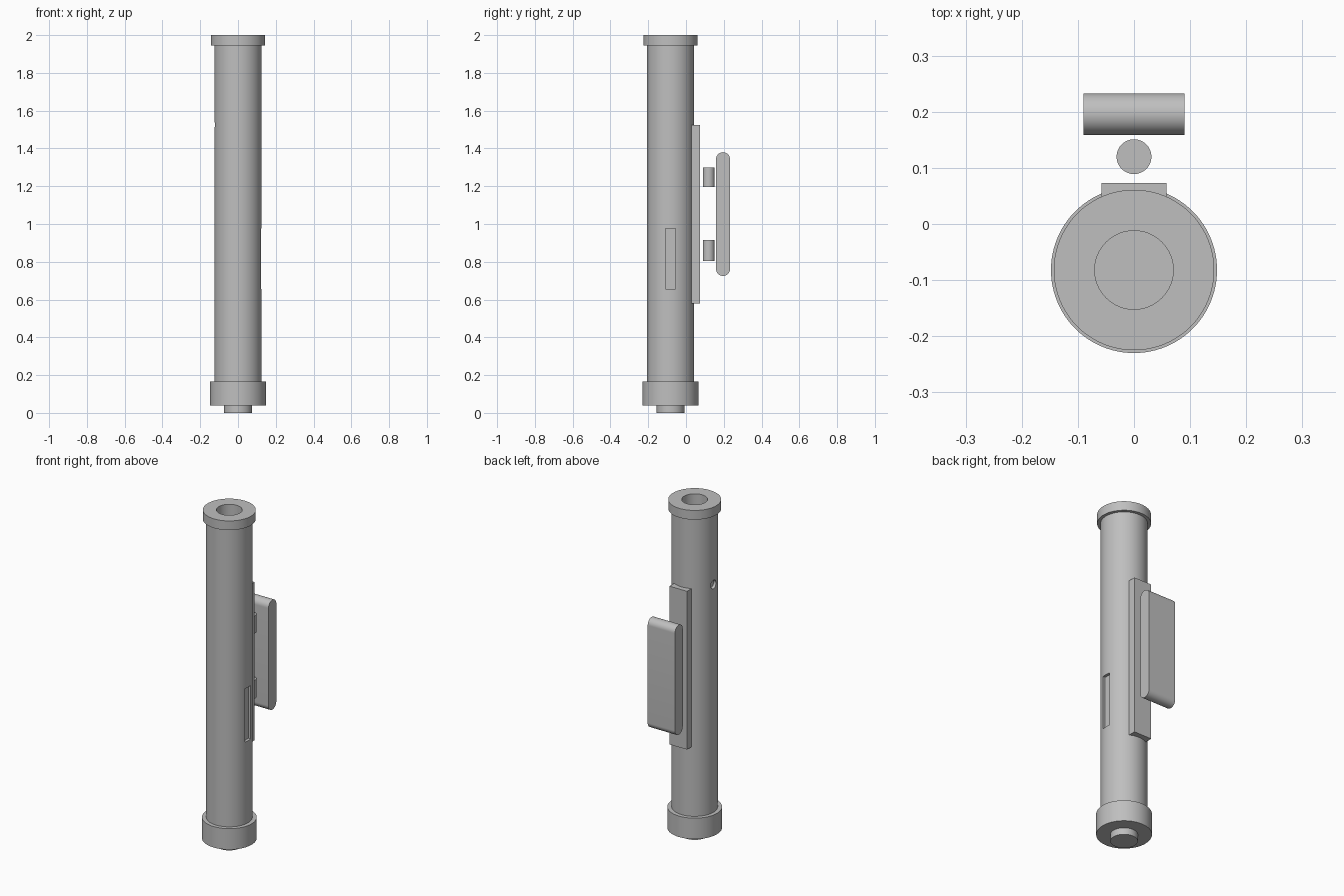
import bpy, bmesh, math
from mathutils import Matrix, Vector

cube = bpy.data.objects.get("Cube")
if cube:
    bpy.data.objects.remove(cube, do_unlink=True)

AXIS_Y = -0.082   # centre line of the tube
SEGS = 96

grey = bpy.data.materials.new("plain grey")
grey.use_nodes = True
grey.diffuse_color = (0.52, 0.52, 0.52, 1)
grey.node_tree.nodes["Principled BSDF"].inputs["Base Color"].default_value = grey.diffuse_color


def finish(name, bm):
    bmesh.ops.recalc_face_normals(bm, faces=bm.faces)
    mesh = bpy.data.meshes.new(name)
    bm.to_mesh(mesh)
    bm.free()
    mesh.materials.append(grey)
    obj = bpy.data.objects.new(name, mesh)
    bpy.context.collection.objects.link(obj)
    return obj


def smooth(obj):
    bpy.ops.object.select_all(action="DESELECT")
    obj.select_set(True)
    bpy.context.view_layer.objects.active = obj
    bpy.ops.object.shade_smooth_by_angle(angle=math.radians(30))


def lathe(name, profile, closed=False, y=AXIS_Y):
    """Turn a profile of (radius, z) points around a vertical line."""
    bm = bmesh.new()
    verts = [bm.verts.new((r, y, z)) for r, z in profile]
    pairs = list(zip(verts, verts[1:])) + ([(verts[-1], verts[0])] if closed else [])
    edges = [bm.edges.new(p) for p in pairs]
    bmesh.ops.spin(bm, geom=verts + edges, cent=(0, y, 0), axis=(0, 0, 1),
                   angle=math.tau, steps=SEGS, use_merge=True)
    bmesh.ops.remove_doubles(bm, verts=bm.verts, dist=1e-5)
    return finish(name, bm)


def cylinder(name, radius, z0, z1, y=AXIS_Y):
    return lathe(name, [(0, z0), (radius, z0), (radius, z1), (0, z1)], y=y)


def box(name, low, high):
    bm = bmesh.new()
    low, high = Vector(low), Vector(high)
    mat = Matrix.Translation((low + high) / 2) @ Matrix.Diagonal((*(high - low), 1))
    bmesh.ops.create_cube(bm, size=1, matrix=mat)
    return finish(name, bm)


def cut(target, cutter):
    """Carve the cutter out of the target and drop the cutter."""
    cutter.hide_render = True
    mod = target.modifiers.new("recess", "BOOLEAN")
    mod.operation, mod.solver, mod.object = "DIFFERENCE", "EXACT", cutter
    bpy.context.view_layer.objects.active = target
    bpy.ops.object.modifier_apply(modifier=mod.name)
    bpy.data.objects.remove(cutter, do_unlink=True)


# Tube with a bore open at the top
tube = lathe("tube", [(0, 1.6), (0.07, 1.6), (0.07, 1.945), (0.125, 1.945),
                      (0.125, 0.1), (0, 0.1)])

# Recessed slot on the left side
cut(tube, box("slot_cutter", (0.108, AXIS_Y - 0.027, 0.655), (0.2, AXIS_Y + 0.027, 0.975)))

# Small round recess on the right side
bm = bmesh.new()
bmesh.ops.create_cone(bm, cap_ends=True, segments=32, radius1=0.025, radius2=0.025, depth=0.1,
                      matrix=Matrix.Translation((-0.158, AXIS_Y, 1.525)) @ Matrix.Rotation(math.pi / 2, 4, "Y"))
cut(tube, finish("hole_cutter", bm))

# Collars and end button
top_collar = lathe("top_collar", [(0.07, 1.945), (0.143, 1.945), (0.143, 2), (0.07, 2)], closed=True)
bottom_collar = cylinder("bottom_collar", 0.148, 0.04, 0.165)
button = cylinder("end_button", 0.073, 0, 0.05)

# Mounting plate on the back
box("back_plate", (-0.058, 0.02, 0.58), (0.058, 0.073, 1.525))

# Posts between plate and grip
posts = [cylinder(name, 0.031, z0, z1, y=0.12)
         for name, z0, z1 in (("upper_post", 1.195, 1.3), ("lower_post", 0.805, 0.915))]

# Grip pad with rounded ends
R, GRIP_Y, HALF = 0.037, 0.196, 0.09
bm = bmesh.new()
outline = []
for centre_z, start in ((1.38 - R, 0), (0.725 + R, math.pi)):
    for i in range(25):
        a = start + math.pi * i / 24
        outline.append(bm.verts.new((-HALF, GRIP_Y + R * math.cos(a), centre_z + R * math.sin(a))))
side = bm.faces.new(outline)
new = bmesh.ops.extrude_face_region(bm, geom=[side], use_keep_orig=True)["geom"]
bmesh.ops.translate(bm, vec=(2 * HALF, 0, 0), verts=[g for g in new if isinstance(g, bmesh.types.BMVert)])
grip = finish("grip_pad", bm)

for part in [tube, top_collar, bottom_collar, button, grip, *posts]:
    smooth(part)
